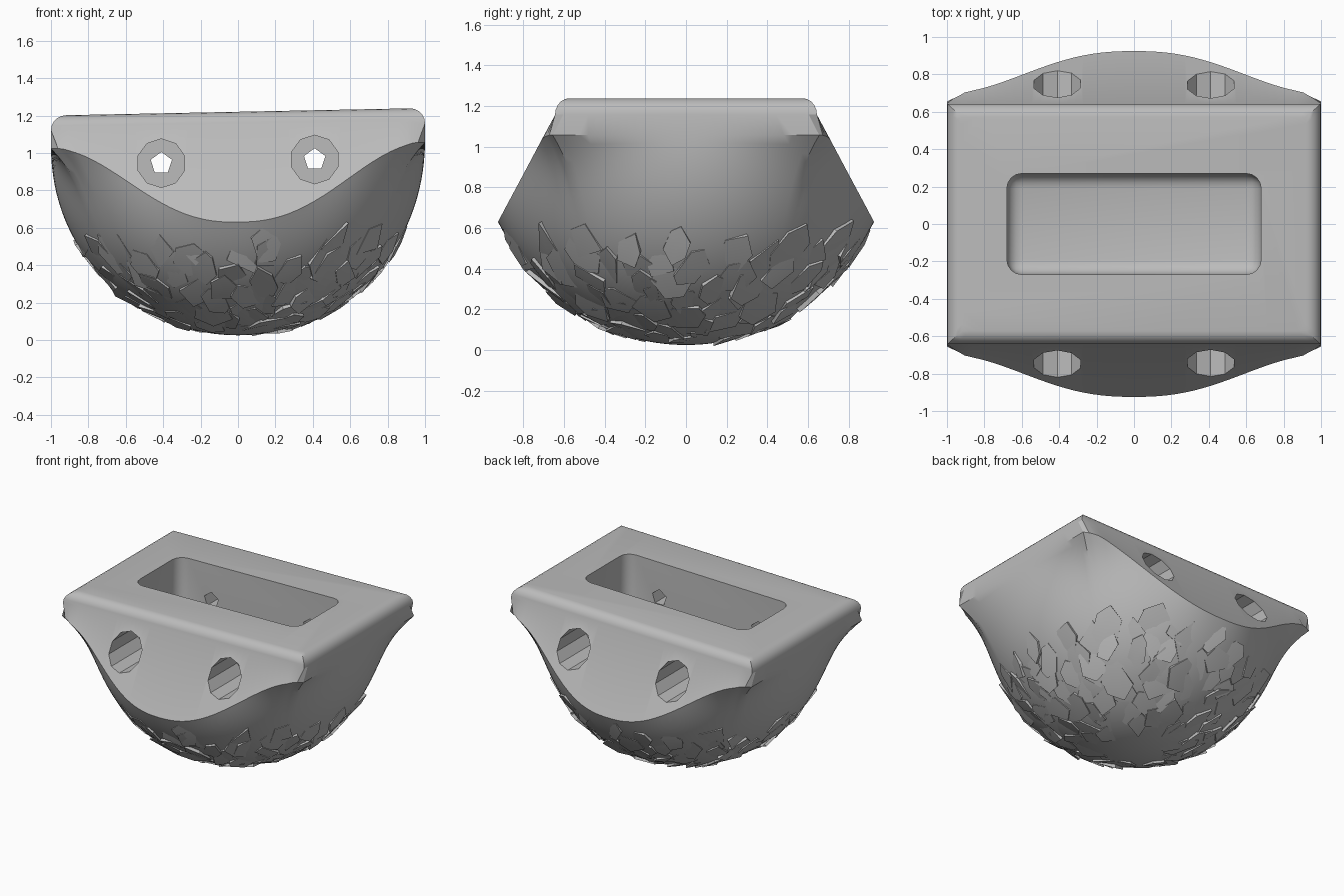
import bpy, bmesh, math, random
from mathutils import Vector, Matrix

if "Cube" in bpy.data.objects:
    bpy.data.objects.remove(bpy.data.objects["Cube"], do_unlink=True)

TOP, RIM, FILLET = 1.22, 1.04, 0.08
CENTRE = Vector((0, 0, 1.02))
RADIUS = 0.995
NX, NY, ROWS = 44, 32, 40
rng = random.Random(7)

stone = bpy.data.materials.new("light grey stone")
stone.use_nodes = True
grey = (0.5, 0.5, 0.5, 1)
stone.diffuse_color = grey
stone.node_tree.nodes["Principled BSDF"].inputs["Base Color"].default_value = grey


def make_object(name, bm):
    mesh = bpy.data.meshes.new(name)
    bmesh.ops.recalc_face_normals(bm, faces=bm.faces)
    bm.to_mesh(mesh)
    bm.free()
    mesh.materials.append(stone)
    obj = bpy.data.objects.new(name, mesh)
    bpy.context.collection.objects.link(obj)
    return obj


def perimeter():
    """Walk once round a unit square, counter-clockwise."""
    xs = [2 * i / NX - 1 for i in range(NX)]
    ys = [2 * i / NY - 1 for i in range(NY)]
    return ([(x, -1) for x in xs] + [(1, y) for y in ys]
            + [(-x, 1) for x in xs] + [(-1, -y) for y in ys])


def slope(z):
    """Half depth of the block at a height on its sloping faces."""
    return 0.6 + 0.55 * (TOP - z)


def rim_point(u, v):
    z = RIM
    if abs(v) == 1:
        z = 0.63 + (RIM - 0.63) * (1 - math.cos(math.pi * abs(u) ** 1.2)) / 2
    # clip the corner
    k = min(1, 1.54 / (0.6 * abs(u) + abs(v)))
    return Vector((u * k, v * k * slope(z), z))


def bowl_point(rim, s):
    """Sweep from the rim down to the pole, settling onto a sphere."""
    d = rim - CENTRE
    flat = math.hypot(d.x, d.y)
    start = math.atan2(d.z, flat)
    angle = start + (-math.pi / 2 - start) * s
    radius = RADIUS + (d.length - RADIUS) * (1 - s) ** 11
    return CENTRE + radius * Vector((d.x / flat * math.cos(angle),
                                     d.y / flat * math.cos(angle), math.sin(angle)))


# Body: top face, rounded edge, sloping sides and round bowl
bm = bmesh.new()
loop = perimeter()
rings = []
for k in range(6):
    a = math.pi / 2 * (1 - k / 5)
    inset = FILLET * (1 - math.cos(a))
    z = TOP - FILLET * (1 - math.sin(a))
    half = slope(TOP - FILLET) - inset * 0.9
    rings.append([bm.verts.new((u * (1 - inset), v * half, z)) for u, v in loop])
rims = [rim_point(u, v) for u, v in loop]
for k in range(ROWS):
    rings.append([bm.verts.new(bowl_point(r, k / ROWS)) for r in rims])
pole = bm.verts.new(CENTRE - Vector((0, 0, RADIUS)))
n = len(loop)
bm.faces.new(rings[0])
for upper, lower in zip(rings, rings[1:]):
    for i in range(n):
        j = (i + 1) % n
        bm.faces.new((upper[i], lower[i], lower[j], upper[j]))
for i in range(n):
    bm.faces.new((rings[-1][i], pole, rings[-1][(i + 1) % n]))
for v in bm.verts:
    v.co.z += 0.02 * v.co.x * v.co.z / TOP
body = make_object("block_body", bm)


# Chipped bowl: tilted shards set into the surface
def add_shard(bm, angle, height):
    drop = (height - CENTRE.z) / RADIUS
    flat = math.sqrt(1 - drop * drop)
    out = Vector((flat * math.cos(angle), flat * math.sin(angle), drop))
    side = Vector((-math.sin(angle), math.cos(angle), 0))
    turn = Matrix.Rotation(rng.uniform(-0.6, 0.6) * (1.3 - height), 3, out)
    side = turn @ side
    up = out.cross(side)
    middle = CENTRE + out * (RADIUS + rng.uniform(0.0, 0.012))
    lean_side, lean_up = rng.uniform(-0.2, 0.2), rng.uniform(-0.12, 0.12)
    wide = rng.uniform(0.06, 0.11)
    tall = rng.uniform(0.08, 0.13) + 0.05 * height
    sides = rng.choice((4, 5, 5, 6))
    outer, inner = [], []
    for i in range(sides):
        t = 2 * math.pi * (i + rng.uniform(-0.25, 0.25)) / sides + math.pi / 2
        a, b = wide * math.cos(t), tall * math.sin(t)
        sag = (a * a + b * b) / 2
        p = middle + side * a + up * b + out * (a * lean_side + b * lean_up - sag)
        p.z = max(p.z, 0)
        outer.append(bm.verts.new(p))
        inner.append(bm.verts.new(CENTRE + (p - CENTRE) * 0.92))
    crest = bm.verts.new(middle)
    for i in range(sides):
        j = (i + 1) % sides
        bm.faces.new((crest, outer[i], outer[j]))
        bm.faces.new((outer[i], inner[i], inner[j], outer[j]))
    bm.faces.new(inner[::-1])


bm = bmesh.new()
COUNT = 150
for i in range(COUNT):
    height = 0.05 + 0.48 * (i + 0.5) / COUNT
    add_shard(bm, i * 2.39996 + rng.uniform(-0.1, 0.1), height)
shards = make_object("bowl_shards", bm)


# Cutters: rounded slot, counterbores and narrow through holes
def slot_cutter():
    bm = bmesh.new()
    bmesh.ops.create_cube(bm, size=1, matrix=Matrix.Translation((0, 0, 1.02))
                          @ Matrix.Diagonal((1.36, 0.54, 0.8, 1)))
    edges = [e for e in bm.edges if min(v.co.z for v in e.verts) < 1]
    bmesh.ops.bevel(bm, geom=edges, offset=0.08, segments=4, profile=0.5,
                    affect='EDGES')
    return make_object("slot_cutter", bm)


def hole_cutter(name, x, y, z, radius, length, sides):
    bm = bmesh.new()
    bmesh.ops.create_cone(bm, cap_ends=True, segments=sides, radius1=radius,
                          radius2=radius, depth=length,
                          matrix=Matrix.Translation((x, y, z))
                          @ Matrix.Rotation(math.pi / 2, 4, 'X'))
    return make_object(name, bm)


cutters = [slot_cutter()]
for x, z in ((-0.41, 0.945), (0.41, 0.965)):
    cutters.append(hole_cutter("through_hole_cutter", x, 0, z, 0.06, 1.4, 5))
    for side in (-1, 1):
        cutters.append(hole_cutter("counterbore_cutter", x, side * 0.72, z,
                                   0.13, 0.6, 10))

bpy.context.view_layer.objects.active = body
for cutter in cutters:
    mod = body.modifiers.new(cutter.name, 'BOOLEAN')
    mod.operation = 'DIFFERENCE'
    mod.solver = 'EXACT'
    mod.object = cutter
    bpy.ops.object.modifier_apply(modifier=mod.name)
    bpy.data.objects.remove(cutter, do_unlink=True)

bpy.ops.object.select_all(action='DESELECT')
for obj in (body, shards):
    obj.select_set(True)
bpy.ops.object.shade_smooth_by_angle(angle=math.radians(30))
